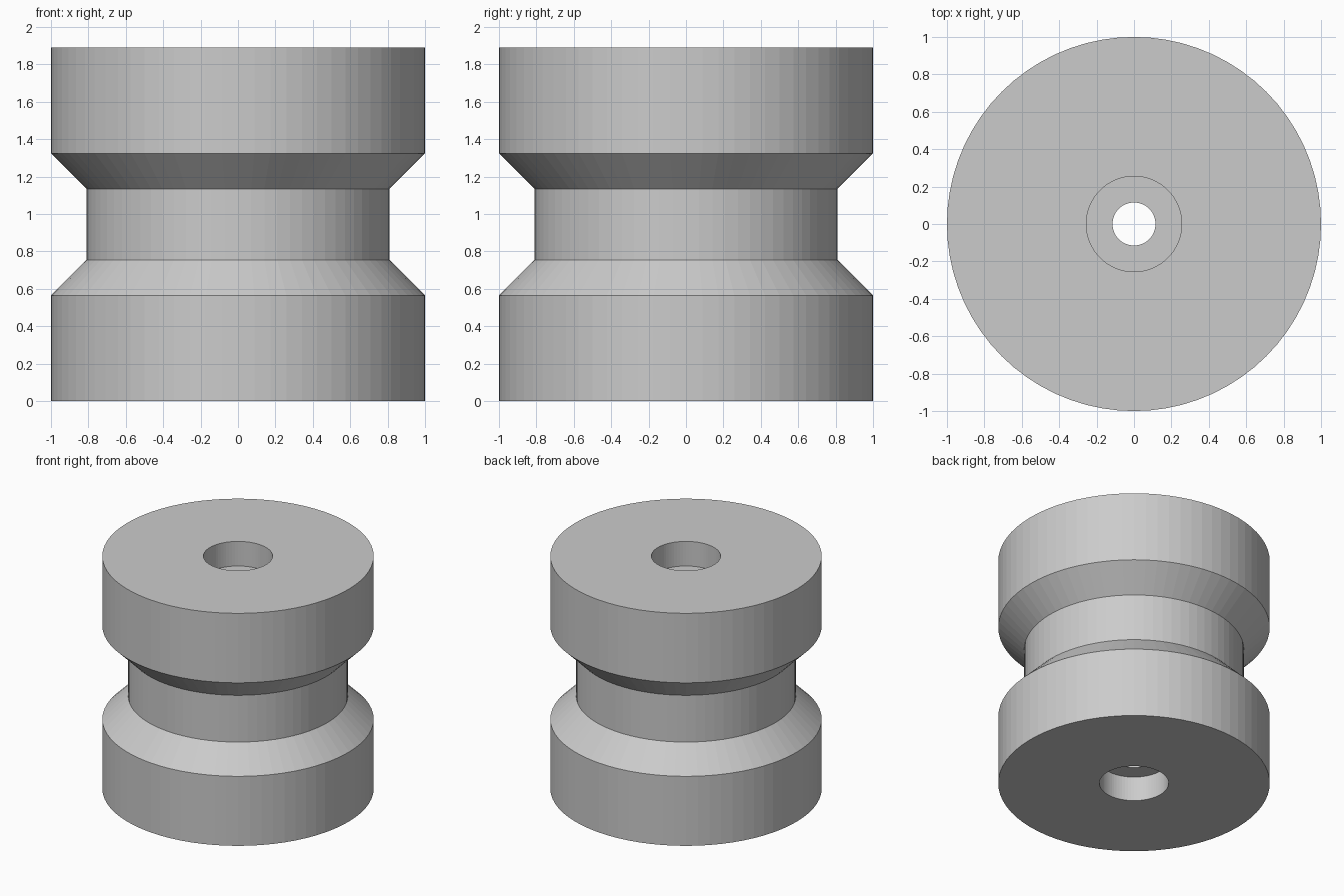
import bpy
import bmesh
from math import cos, sin, tau

cube = bpy.data.objects.get("Cube")
if cube:
    bpy.data.objects.remove(cube, do_unlink=True)

SEGMENTS = 72
HEIGHT = 1.89
RIM, WAIST = 1.0, 0.81
BORE, RECESS, DEPTH = 0.115, 0.255, 0.2

# Plain grey material
grey = bpy.data.materials.new("plain_grey")
grey.use_nodes = True
colour = (0.6, 0.6, 0.6, 1)
grey.diffuse_color = colour
grey.node_tree.nodes["Principled BSDF"].inputs["Base Color"].default_value = colour

# Lower half of the section, from the bore out to the waist; the upper half mirrors it
lower = [(BORE, DEPTH), (RECESS, DEPTH), (RECESS, 0), (RIM, 0), (RIM, 0.565), (WAIST, 0.755)]
profile = lower + [(r, HEIGHT - z) for r, z in reversed(lower)]


def lathe(name, section):
    """Revolve a closed section of (radius, height) points around z."""
    bm = bmesh.new()
    rings = []
    for r, z in section:
        angles = [tau * i / SEGMENTS for i in range(SEGMENTS)]
        rings.append([bm.verts.new((r * cos(a), r * sin(a), z)) for a in angles])
    for low, high in zip(rings, rings[1:] + rings[:1]):
        for i in range(SEGMENTS):
            j = (i + 1) % SEGMENTS
            bm.faces.new((low[i], low[j], high[j], high[i]))
    bmesh.ops.recalc_face_normals(bm, faces=bm.faces)
    mesh = bpy.data.meshes.new(name)
    bm.to_mesh(mesh)
    bm.free()
    mesh.materials.append(grey)
    obj = bpy.data.objects.new(name, mesh)
    bpy.context.collection.objects.link(obj)
    return obj


# Grooved roller with a recess at each end and a through bore
lathe("grooved_roller", profile)
